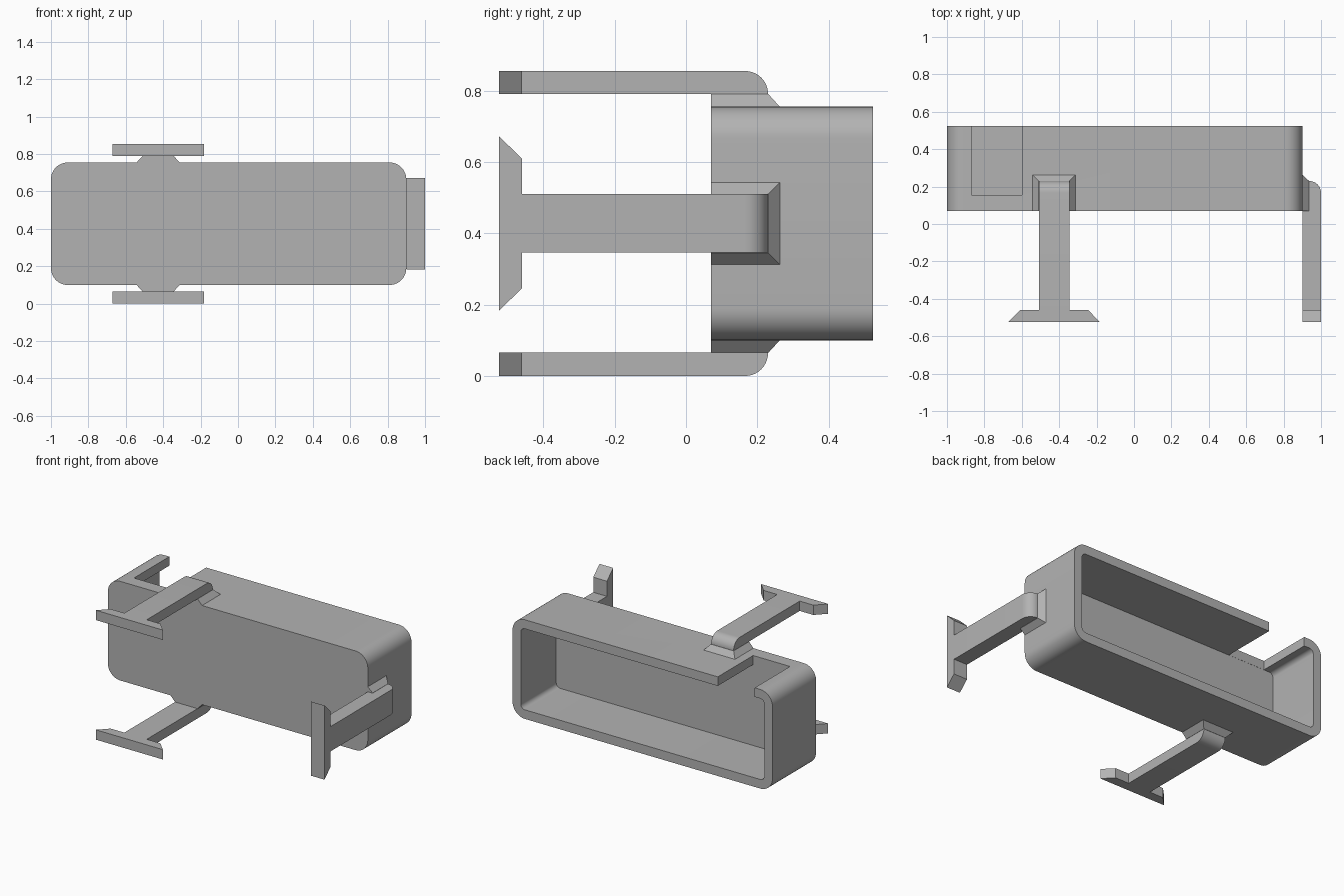
import bpy, bmesh
from math import radians, pi, sin, cos

old = bpy.data.objects.get("Cube")
if old:
    bpy.data.objects.remove(old, do_unlink=True)

grey = bpy.data.materials.new("plain grey")
grey.use_nodes = True
colour = (0.45, 0.45, 0.45, 1)
grey.diffuse_color = colour
grey.node_tree.nodes["Principled BSDF"].inputs["Base Color"].default_value = colour


def make_object(name, bm):
    bmesh.ops.recalc_face_normals(bm, faces=bm.faces[:])
    mesh = bpy.data.meshes.new(name)
    bm.to_mesh(mesh)
    bm.free()
    mesh.materials.append(grey)
    obj = bpy.data.objects.new(name, mesh)
    bpy.context.collection.objects.link(obj)
    return obj


def loft(start, end):
    """Closed solid between two matching outlines."""
    bm = bmesh.new()
    a = [bm.verts.new(p) for p in start]
    b = [bm.verts.new(p) for p in end]
    bm.faces.new(a)
    bm.faces.new(b[::-1])
    for i in range(len(a)):
        j = (i + 1) % len(a)
        bm.faces.new((a[i], b[i], b[j], a[j]))
    return bm


def rounded_box(name, x0, x1, y0, y1, z0, z1, r, steps=10):
    outline = []
    corners = ((x1 - r, z1 - r), (x0 + r, z1 - r), (x0 + r, z0 + r), (x1 - r, z0 + r))
    for quarter, (cx, cz) in enumerate(corners):
        for i in range(steps + 1):
            t = (quarter + i / steps) * pi / 2
            outline.append((cx + r * cos(t), cz + r * sin(t)))
    return make_object(name, loft([(x, y0, z) for x, z in outline],
                                  [(x, y1, z) for x, z in outline]))


def smooth(obj):
    bpy.ops.object.select_all(action='DESELECT')
    obj.select_set(True)
    bpy.context.view_layer.objects.active = obj
    bpy.ops.object.shade_smooth_by_angle(angle=radians(30))


# Tray body: rounded shell open at the back, notched in its top wall
WALL = 0.06
FLOOR = 0.155
body = rounded_box("tray_body", -1, 0.9, 0.07, 0.525, 0.1, 0.755, 0.09)
cavity = rounded_box("cavity_cutter", -1 + WALL, 0.9 - WALL, FLOOR, 0.7,
                     0.1 + WALL, 0.755 - WALL, 0.03)
notch = rounded_box("notch_cutter", -0.87, -0.6, FLOOR + 0.001, 0.7, 0.64, 0.9, 0.01, 1)
for cutter in (cavity, notch):
    mod = body.modifiers.new(cutter.name, 'BOOLEAN')
    mod.operation = 'DIFFERENCE'
    mod.solver = 'EXACT'
    mod.object = cutter
bpy.context.view_layer.update()
shell = bpy.data.meshes.new_from_object(
    body.evaluated_get(bpy.context.evaluated_depsgraph_get()))
body.modifiers.clear()
body.data = shell
for cutter in (cavity, notch):
    bpy.data.objects.remove(cutter, do_unlink=True)
smooth(body)


# Arms: T-shaped bar with rounded rear edge, on a tapered pad
def arm(side, location, turn, bottom):
    top, back = 0.1, 0.23
    half = [(0.082, back), (0.082, -0.46), (0.182, -0.46), (0.245, -0.525)]
    outline = half + [(-u, y) for u, y in reversed(half)]
    bm = loft([(u, y, bottom) for u, y in outline], [(u, y, top) for u, y in outline])
    edges = [e for e in bm.edges
             if all(v.co.y > back - 0.01 and v.co.z > top - 0.01 for v in e.verts)]
    bmesh.ops.bevel(bm, geom=edges, offset=0.064, segments=10, profile=0.5,
                    affect='EDGES')
    bar = make_object(side + "_arm", bm)

    def pad_outline(w, y, z):
        return [(-w, 0.07, z), (w, 0.07, z), (w, y, z), (-w, y, z)]

    pad = make_object(side + "_arm_pad", loft(pad_outline(0.115, 0.263, 0),
                                              pad_outline(0.083, 0.231, 0.035)))
    for obj in (bar, pad):
        obj.location = location
        obj.rotation_euler.y = radians(turn)
    smooth(bar)


arm("top", (-0.427, 0, 0.755), 0, 0.035)
arm("bottom", (-0.427, 0, 0.1), 180, 0.035)
arm("left", (0.9, 0, 0.4275), 90, 0)
